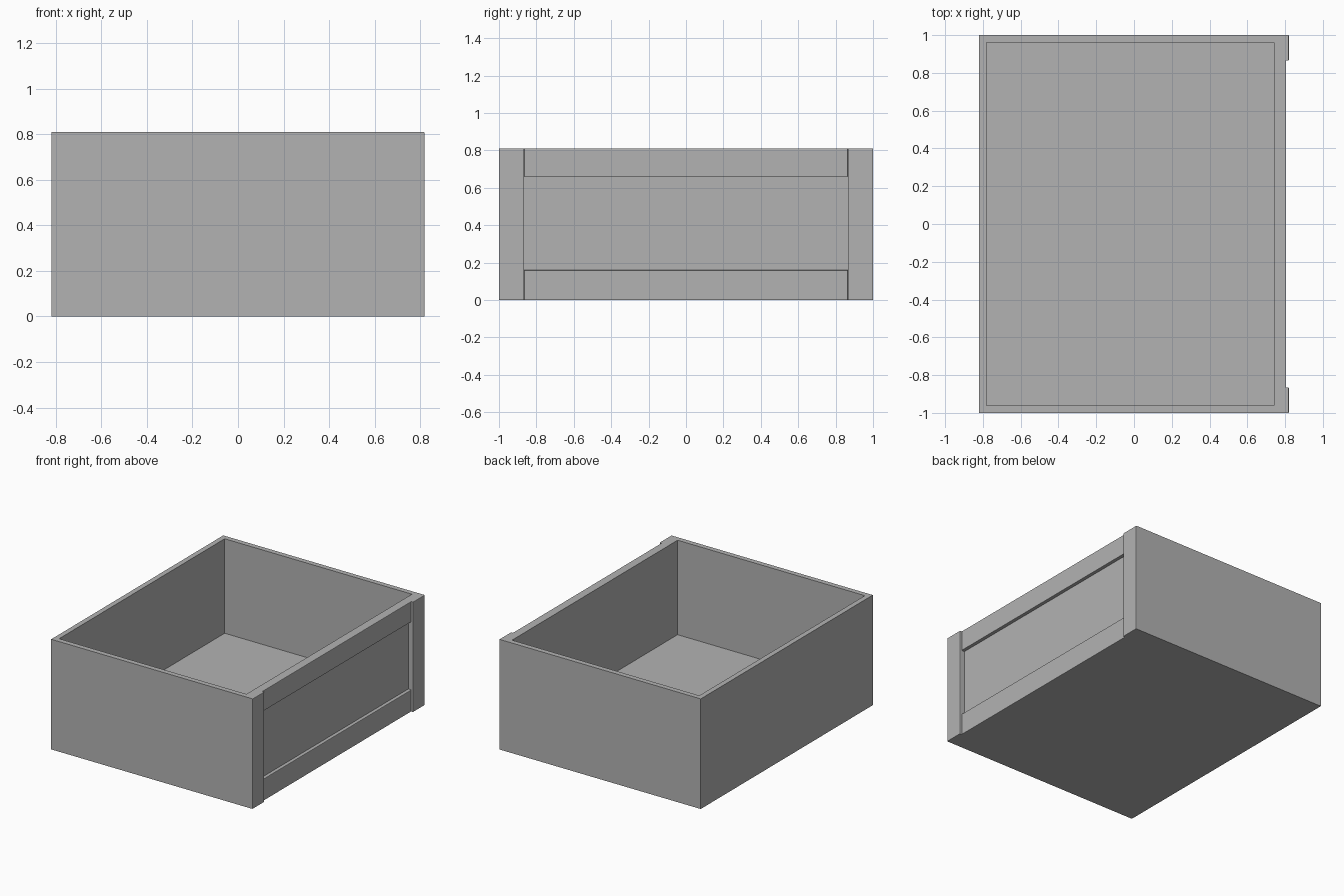
import bpy
import bmesh
from mathutils import Vector

cube = bpy.data.objects.get("Cube")
if cube:
    bpy.data.objects.remove(cube)

HEIGHT = 0.81
HALF_LENGTH = 1.0
BACK, PANEL, RAIL, STILE = -0.82, 0.78, 0.805, 0.82
STILE_EDGE = 0.865
FLOOR, WALL = 0.115, 0.038
BEVEL = 0.004

grey = bpy.data.materials.new("plain grey")
grey.use_nodes = True
colour = (0.45, 0.45, 0.45, 1)
grey.diffuse_color = colour
grey.node_tree.nodes["Principled BSDF"].inputs["Base Color"].default_value = colour


def box_mesh(low, high):
    bm = bmesh.new()
    bmesh.ops.create_cube(bm, size=1)
    low, high = Vector(low), Vector(high)
    for v in bm.verts:
        v.co = (low + high) / 2 + v.co * (high - low)
    return bm


def finish(bm, name):
    bm.normal_update()
    mesh = bpy.data.meshes.new(name)
    bm.to_mesh(mesh)
    bm.free()
    mesh.materials.append(grey)
    obj = bpy.data.objects.new(name, mesh)
    bpy.context.collection.objects.link(obj)


def facing_board(name, low, high):
    """Board on the drawer face, with its outer edges eased."""
    bm = box_mesh(low, high)
    edges = [e for e in bm.edges if all(v.co.x > high[0] - BEVEL for v in e.verts)]
    bmesh.ops.bevel(bm, geom=edges, offset=BEVEL, segments=2,
                    profile=0.5, affect='EDGES')
    finish(bm, name)


# Open drawer box: inset the top face and sink it to the floor
bm = box_mesh((BACK, -HALF_LENGTH, 0), (PANEL, HALF_LENGTH, HEIGHT))
top = max(bm.faces, key=lambda f: f.calc_center_median().z)
bmesh.ops.inset_region(bm, faces=[top], thickness=WALL, use_even_offset=True)
result = bmesh.ops.extrude_face_region(bm, geom=[top])
sunk = [g for g in result["geom"] if isinstance(g, bmesh.types.BMVert)]
if top.is_valid:
    bmesh.ops.delete(bm, geom=[top], context='FACES_ONLY')
for v in sunk:
    v.co.z = FLOOR
bmesh.ops.recalc_face_normals(bm, faces=bm.faces)
finish(bm, "drawer_box")

# Upright boards at both ends of the drawer face
for side, start, end in (("front", -HALF_LENGTH, -STILE_EDGE),
                         ("back", STILE_EDGE, HALF_LENGTH)):
    facing_board(side + "_stile", (PANEL, start, 0), (STILE, end, HEIGHT))

# Rails framing the recessed panel
for level, bottom, height in (("lower", 0, 0.16), ("upper", 0.66, HEIGHT)):
    facing_board(level + "_rail", (PANEL, -STILE_EDGE, bottom),
                 (RAIL, STILE_EDGE, height))
